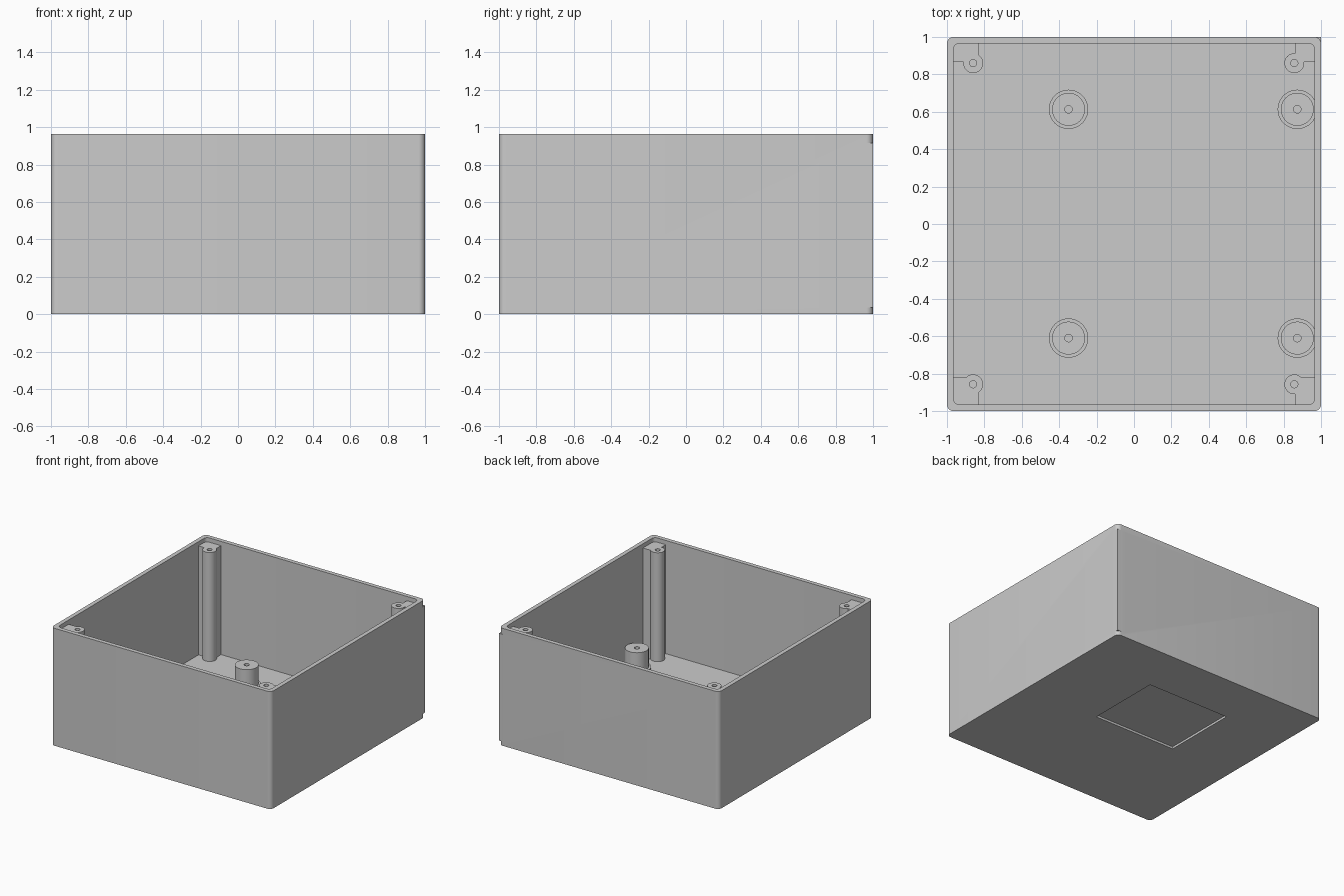
import bpy, bmesh, math

default = bpy.data.objects.get("Cube")
if default:
    bpy.data.objects.remove(default, do_unlink=True)

HEIGHT, WALL, FLOOR = 0.965, 0.035, 0.035

grey = bpy.data.materials.new("light grey plastic")
grey.use_nodes = True
grey.diffuse_color = (0.6, 0.6, 0.6, 1)
grey.node_tree.nodes["Principled BSDF"].inputs["Base Color"].default_value = (0.6, 0.6, 0.6, 1)


def make_object(name, bm):
    bmesh.ops.recalc_face_normals(bm, faces=bm.faces)
    mesh = bpy.data.meshes.new(name)
    bm.to_mesh(mesh)
    bm.free()
    mesh.materials.append(grey)
    obj = bpy.data.objects.new(name, mesh)
    bpy.context.collection.objects.link(obj)
    return obj


def prism(name, points, z0, z1):
    """Extrude a flat outline from z0 to z1."""
    bm = bmesh.new()
    face = bm.faces.new([bm.verts.new((x, y, z0)) for x, y in points])
    top = bmesh.ops.extrude_face_region(bm, geom=[face])["geom"]
    verts = [v for v in top if isinstance(v, bmesh.types.BMVert)]
    bmesh.ops.translate(bm, verts=verts, vec=(0, 0, z1 - z0))
    return make_object(name, bm)


def block(name, x0, x1, y0, y1, z0, z1):
    return prism(name, [(x0, y0), (x1, y0), (x1, y1), (x0, y1)], z0, z1)


def arc(cx, cy, r, start, sweep, n):
    angles = [math.radians(start + sweep * i / n) for i in range(n + 1)]
    return [(cx + r * math.cos(a), cy + r * math.sin(a)) for a in angles]


def cylinder(name, x, y, r, z0, z1):
    return prism(name, arc(x, y, r, 0, 360, 32)[:-1], z0, z1)


def rounded_square(half, r):
    c = half - r
    corners = [(c, c), (-c, c), (-c, -c), (c, -c)]
    return [p for i, (x, y) in enumerate(corners) for p in arc(x, y, r, 90 * i, 90, 8)]


def combine(obj, tool, operation):
    """Apply a boolean and discard the tool object."""
    tool.hide_render = True
    mod = obj.modifiers.new("cut", "BOOLEAN")
    mod.operation, mod.object, mod.solver = operation, tool, "EXACT"
    bpy.context.view_layer.objects.active = obj
    bpy.ops.object.modifier_apply(modifier=mod.name)
    bpy.data.objects.remove(tool, do_unlink=True)


def shade(obj):
    bpy.ops.object.select_all(action="DESELECT")
    obj.select_set(True)
    bpy.context.view_layer.objects.active = obj
    bpy.ops.object.shade_smooth_by_angle(angle=math.radians(30))


# Open box with one squared-off back corner and a shallow recess underneath
box = prism("box_shell", rounded_square(1, 0.035), 0, HEIGHT)
combine(box, block("corner_fill", 0.93, 1, 0.93, 1, 0.035, 0.915), "UNION")
combine(box, prism("cavity", rounded_square(1 - WALL, 0.03), FLOOR, HEIGHT + 0.1), "DIFFERENCE")
combine(box, block("base_recess", -0.43, 0.32, -0.06, 0.57, -0.1, 0.018), "DIFFERENCE")
shade(box)

# Full-height screw posts in the corners
POST_TOP = HEIGHT - 0.035
for side, x, edge_x in (("right", -0.86, -0.83), ("left", 0.857, 0.86)):
    for end, y, edge_y in (("front", -0.857, -0.82), ("back", 0.86, 0.865)):
        outer_x, outer_y = math.copysign(0.98, x), math.copysign(0.98, y)
        post = cylinder(f"{end}_{side}_post", x, y, 0.053, 0.02, POST_TOP)
        web = block("web", *sorted((edge_x, outer_x)), *sorted((edge_y, outer_y)), 0.02, POST_TOP)
        combine(post, web, "UNION")
        combine(post, cylinder("screw_hole", x, y, 0.019, 0.6, 1.1), "DIFFERENCE")
        shade(post)


# Mounting standoffs on the floor, each with a flange and a blind hole
def standoff(name, x, y):
    profile = [(0, 0.1), (0.02, 0.1), (0.02, 0.215), (0.088, 0.215),
               (0.088, 0.06), (0.105, 0.06), (0.105, 0.02), (0, 0.02)]
    bm = bmesh.new()
    verts = [bm.verts.new((r, 0, z)) for r, z in profile]
    edges = [bm.edges.new(pair) for pair in zip(verts, verts[1:])]
    bmesh.ops.spin(bm, geom=verts + edges, cent=(0, 0, 0), axis=(0, 0, 1),
                   angle=math.tau, steps=40, use_merge=True)
    bmesh.ops.remove_doubles(bm, verts=bm.verts, dist=0.0001)
    obj = make_object(name, bm)
    obj.location = (x, y, 0)
    shade(obj)


for side, x in (("right", -0.35), ("left", 0.873)):
    for end, y in (("front", -0.61), ("back", 0.613)):
        standoff(f"{end}_{side}_standoff", x, y)
